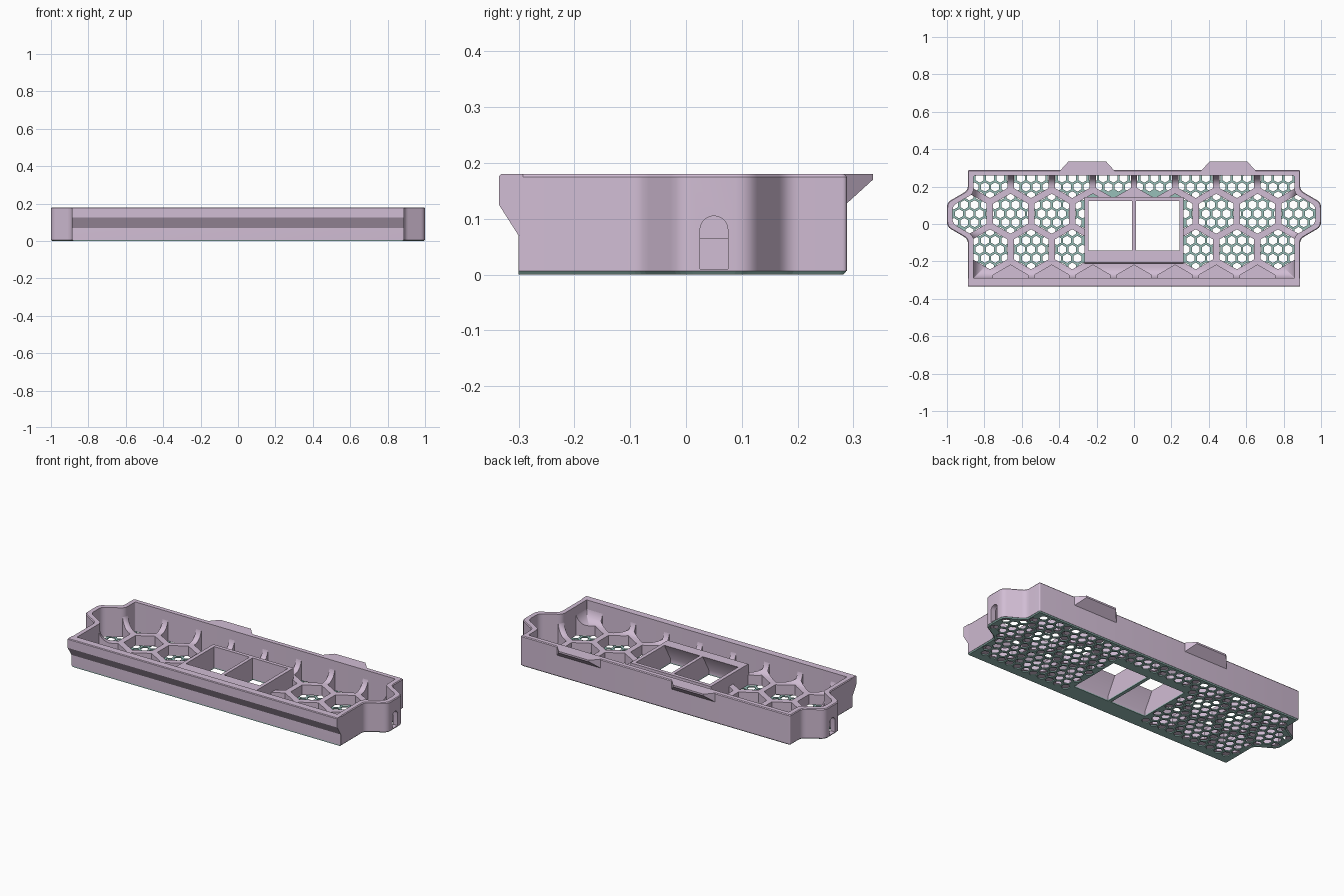
import bpy, bmesh, math
from mathutils import Vector

if "Cube" in bpy.data.objects:
    bpy.data.objects.remove(bpy.data.objects["Cube"], do_unlink=True)


def material(name, rgb):
    m = bpy.data.materials.new(name)
    m.use_nodes = True
    m.diffuse_color = (*rgb, 1)
    m.node_tree.nodes["Principled BSDF"].inputs["Base Color"].default_value = (*rgb, 1)
    return m


lavender = material("lavender", (0.64, 0.51, 0.66))
teal = material("teal", (0.31, 0.52, 0.48))


def loft(name, solids, mat=None):
    """Each solid is a list of rings of 3D points, skinned and capped."""
    bm = bmesh.new()
    for rings in solids:
        vs = [[bm.verts.new(p) for p in ring] for ring in rings]
        n = len(vs[0])
        faces = [bm.faces.new(vs[0][::-1]), bm.faces.new(vs[-1])]
        for a, b in zip(vs, vs[1:]):
            for i in range(n):
                j = (i + 1) % n
                faces.append(bm.faces.new((a[i], a[j], b[j], b[i])))
        # Turn the solid outward if its signed volume is negative
        for f in faces:
            f.normal_update()
        if sum(f.calc_center_median().dot(f.normal) * f.calc_area() for f in faces) < 0:
            bmesh.ops.reverse_faces(bm, faces=faces)
    me = bpy.data.meshes.new(name)
    bm.to_mesh(me)
    bm.free()
    ob = bpy.data.objects.new(name, me)
    bpy.context.collection.objects.link(ob)
    if mat:
        me.materials.append(mat)
    return ob


def activate(ob):
    bpy.ops.object.select_all(action='DESELECT')
    ob.select_set(True)
    bpy.context.view_layer.objects.active = ob


def cut(ob, solids):
    cutter = loft("cutter", solids)
    cutter.hide_render = True
    mod = ob.modifiers.new("cut", 'BOOLEAN')
    mod.operation = 'DIFFERENCE'
    mod.solver = 'MANIFOLD'
    mod.object = cutter
    activate(ob)
    try:
        bpy.ops.object.modifier_apply(modifier="cut")
    except RuntimeError:
        mod.solver = 'EXACT'
        bpy.ops.object.modifier_apply(modifier="cut")
    bpy.data.objects.remove(cutter, do_unlink=True)


def outline(d, z):
    """Tray plan inset by d, with rounded bulge corners, at height z."""
    t = 0.577 * d
    front = -0.30 + max(0, d - 0.02)
    half = [(0.888 - d, front, .004), (0.888 - d, -0.08 + t, .025), (1 - d, -0.015 + t, .025),
            (1 - d, 0.115 - t, .025), (0.888 - d, 0.18 - t, .025), (0.888 - d, 0.288 - d, .008)]
    pts = half + [(-x, y, r) for x, y, r in reversed(half)]
    ring = []
    for i, (x, y, r) in enumerate(pts):
        p = Vector((x, y))
        before = Vector(pts[i - 1][:2]) - p
        after = Vector(pts[(i + 1) % len(pts)][:2]) - p
        r = min(r, .4 * before.length, .4 * after.length)
        a, b = p + before.normalized() * r, p + after.normalized() * r
        for k in range(5):
            s = k / 4
            q = a * (1 - s) ** 2 + p * 2 * s * (1 - s) + b * s * s
            ring.append((q.x, q.y, z))
    return ring


def hexagon(cx, cy, r, z0, z1):
    pts = [(cx + r * math.sin(k * math.pi / 3), cy + r * math.cos(k * math.pi / 3)) for k in range(6)]
    return [[(x, y, z) for x, y in pts] for z in (z0, z1)]


def along_x(profile, x0, x1):
    return [[(x, y, z) for y, z in profile] for x in (x0, x1)]


FLOOR, TOP, RIB = 0.006, 0.18, 0.065
PITCH, MID_Y = 0.22, 0.055

# Window openings, flared towards the underside at the front
window = [(.123, -.05), (.123, .2), (-.143, .2), (-.143, .13), (-.2, .03), (-.2, -.05)]
windows = [along_x(window, .01, .243), along_x(window, -.243, -.01)]

# Outer wall with side arches
wall = loft("outer_wall", [[outline(0, FLOOR), outline(0, TOP - .005), outline(.004, TOP)]], lavender)
cut(wall, [[outline(.03, -.1), outline(.03, .3)]])
arch = [(.025, .01), (.075, .01)] + [
    (.05 + .025 * math.cos(k * math.pi / 10), .08 + .025 * math.sin(k * math.pi / 10)) for k in range(11)]
cut(wall, [along_x(arch, .95, 1.1), along_x(arch, -1.1, -.95)])

# Honeycomb ribs: hexagonal cells first, then the cove up to the wall
ribs = loft("honeycomb_ribs", [[outline(.029, FLOOR), outline(.029, .15)]], lavender)
cells = []
for row, nearest, limit in ((-2, 0, .7), (-1, .2, .8), (0, .1, .9), (1, 0, .8)):
    shift = 0.5 if row % 2 else 0
    for i in range(-4, 5):
        x = (i + shift) * PITCH
        if nearest <= abs(x) < limit:
            bottom = .025 if row == -2 else -.1
            cells.append(hexagon(x, MID_Y + row * PITCH * .866, .107, bottom, .4))
cut(ribs, cells)
cove = []
for k in range(7):
    a = k / 6 * math.pi / 2
    cove.append(outline(.028 + .062 * (1 - math.sin(a)), RIB + .08 * (1 - math.cos(a))))
cut(ribs, [cove + [outline(.028, .3)]])
cut(ribs, [along_x([(.144, -.2), (.144, .5), (-.214, .5), (-.214, -.2)], -.264, .264)])

# Raised frame around the two windows
frame = loft("window_frame", [along_x(
    [(.145, FLOOR), (.145, .13), (-.207, .13), (-.215, .122), (-.215, FLOOR)], -.265, .265)], lavender)
cut(frame, windows)

# Perforated bottom plate
plate = loft("mesh_plate", [[outline(.006, 0), outline(.001, FLOOR)]], teal)
cut(plate, windows)
step = PITCH / 4
holes = []
for j in range(-6, 5):
    for i in range(-18, 19):
        x, y = (i + (.5 if j % 2 else 0)) * step, MID_Y + j * step * .866
        in_frame = abs(x) < .27 and -.235 < y < .155
        in_body = abs(x) < .856 and -.235 < y < .25
        in_bulge = .83 < abs(x) < .965 and abs(y - .05) < .115 - .577 * (abs(x) - .86)
        if (in_body or in_bulge) and not in_frame:
            holes.append(hexagon(x, y, .0245, -.05, .05))
cut(plate, holes)

# Overhanging front lip
lip = loft("front_lip", [along_x(
    [(-.292, .07), (-.30, .07), (-.335, .125), (-.335, .176), (-.331, TOP), (-.292, TOP)],
    -.888, .888)], lavender)

# Back tabs
tabs = []
for x0 in (-.40, .355):
    plan = [(x0, .28), (x0 + .05, .335), (x0 + .25, .335), (x0 + .30, .28)]
    lower = [(x, y, .12 if y < .3 else .17) for x, y in plan]
    tabs.append([lower, [(x, y, TOP) for x, y in plan]])
back_tabs = loft("back_tabs", tabs, lavender)

for ob in (wall, ribs, frame, lip):
    activate(ob)
    bpy.ops.object.shade_smooth_by_angle(angle=math.radians(30))
